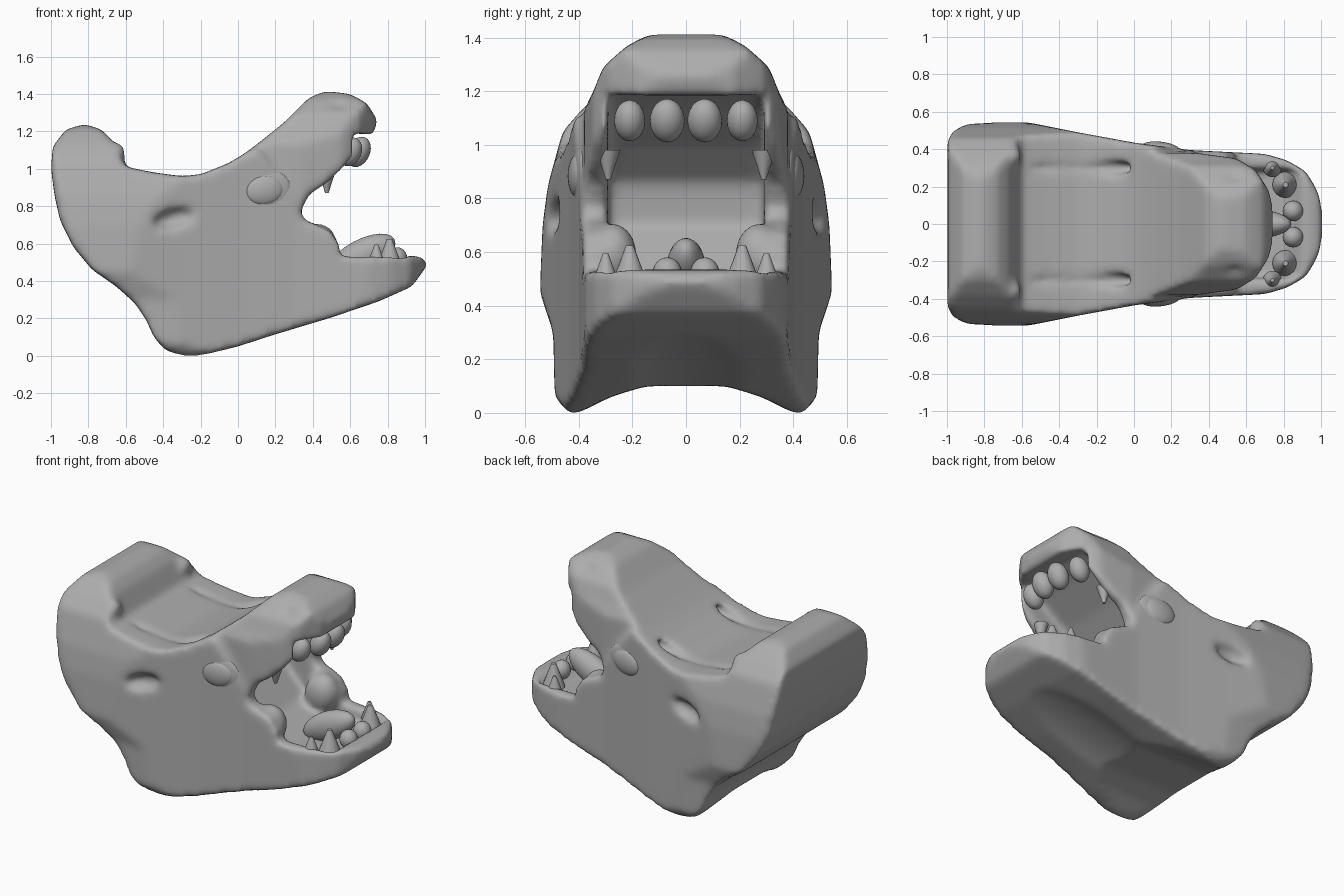
import bpy, math
from mathutils import Vector

if "Cube" in bpy.data.objects:
    bpy.data.objects.remove(bpy.data.objects["Cube"], do_unlink=True)

GREY = (0.42, 0.42, 0.42, 1)
mat = bpy.data.materials.new("plain grey")
mat.use_nodes = True
mat.diffuse_color = GREY
mat.node_tree.nodes["Principled BSDF"].inputs["Base Color"].default_value = GREY


def prism(name, pts, place, lo, hi):
    """Extrude a flat outline between two depths."""
    n = len(pts)
    verts = [place(a, b, d) for d in (lo, hi) for a, b in pts]
    faces = [tuple(range(n)), tuple(range(n, 2 * n))]
    faces += [(i, (i + 1) % n, (i + 1) % n + n, i + n) for i in range(n)]
    me = bpy.data.meshes.new(name)
    me.from_pydata(verts, [], faces)
    ob = bpy.data.objects.new(name, me)
    bpy.context.collection.objects.link(ob)
    activate(ob)
    bpy.ops.object.mode_set(mode='EDIT')
    bpy.ops.mesh.select_all(action='SELECT')
    bpy.ops.mesh.normals_make_consistent(inside=False)
    bpy.ops.object.mode_set(mode='OBJECT')
    return ob


def activate(ob):
    bpy.ops.object.select_all(action='DESELECT')
    ob.select_set(True)
    bpy.context.view_layer.objects.active = ob


def combine(target, other, op):
    activate(target)
    m = target.modifiers.new("cut", 'BOOLEAN')
    m.operation, m.object, m.solver = op, other, 'EXACT'
    bpy.ops.object.modifier_apply(modifier=m.name)
    bpy.data.objects.remove(other, do_unlink=True)


def side(x, z, y): return (x, y, z)
def plan(x, y, z): return (x, y, z)
def section(y, z, x): return (x, y, z)


def hull(name, side_pts, half_plan, half_section):
    """Solid that has the given outlines from the side, top and end."""
    ob = prism(name, side_pts, side, -0.8, 0.8)
    full_plan = half_plan + [(x, -y) for x, y in reversed(half_plan)]
    combine(ob, prism("plan_cutter", full_plan, plan, -0.5, 2), 'INTERSECT')
    full_sec = half_section + [(-y, z) for y, z in reversed(half_section)]
    combine(ob, prism("section_cutter", full_sec, section, -1.5, 1.5), 'INTERSECT')
    return ob


def ball(name, loc, radii, tilt=0, yaw=0, segs=24):
    bpy.ops.mesh.primitive_uv_sphere_add(segments=segs, ring_count=segs // 2, location=loc,
                                         rotation=(0, math.radians(tilt), math.radians(yaw)))
    ob = bpy.context.object
    ob.name, ob.scale = name, radii
    bpy.ops.object.shade_smooth()
    ob.data.materials.append(mat)
    return ob


# Neck, cheeks and lower jaw
head = hull("head",
    [(-1, 1), (-.98, .85), (-.95, .72), (-.88, .58), (-.78, .46), (-.65, .37), (-.55, .28),
     (-.49, .19), (-.45, .1), (-.39, .03), (-.3, 0), (-.2, 0), (0, .05), (.2, .115), (.5, .205),
     (.75, .29), (.93, .37), (1.01, .48), (1, .52), (.92, .54), (.75, .53), (.6, .53), (.54, .53),
     (.54, .6), (.49, .67), (.42, .7), (.35, .73), (.33, .8), (.2, 1), (.1, 1.12), (-.05, 1.03),
     (-.2, .97), (-.3, .96), (-.45, .98), (-.6, 1.01), (-.63, 1.07), (-.67, 1.15), (-.73, 1.21),
     (-.82, 1.24), (-.92, 1.21), (-.99, 1.12)],
    [(-1.01, .41), (-.98, .49), (-.9, .535), (-.6, .55), (-.3, .49), (0, .435), (.3, .395),
     (.7, .375), (.82, .34), (.92, .28), (.98, .18), (1.01, .08)],
    [(.15, .1), (.28, .06), (.4, 0), (.44, 0), (.49, .06), (.495, .3), (.545, .45), (.535, .7),
     (.515, .85), (.46, 1.05), (.38, 1.14), (.3, 1.21), (.2, 1.25)])

# Raised snout
snout = hull("snout",
    [(-.1, .98), (.1, 1.13), (.25, 1.25), (.38, 1.38), (.47, 1.415), (.6, 1.4), (.69, 1.35),
     (.745, 1.26), (.73, 1.2), (.66, 1.1), (.56, 1), (.47, .92), (.38, .86), (.34, .78),
     (.2, .6), (-.1, .7)],
    [(-.2, .42), (0, .42), (.3, .385), (.55, .35), (.65, .29), (.72, .18), (.75, .06)],
    [(.38, .5), (.38, 1.13), (.345, 1.2), (.31, 1.29), (.22, 1.37), (.12, 1.42)])
combine(head, snout, 'UNION')

# Mouth cavity
mouth = prism("mouth_cutter",
    [(.9, 1.16), (.62, 1.19), (.5, 1.14), (.3, 1), (.15, .86), (.13, .7), (.3, .52), (.52, .44),
     (.8, .45), (.9, .53), (1, .7)], side, -.29, .29)
combine(head, mouth, 'DIFFERENCE')

# Concave underside of the jaw
combine(head, ball("jaw_hollow", (.3, 0, .07), (.9, .3, .1), -17), 'DIFFERENCE')

for s in (-1, 1):
    # Ear hollows, nostrils, crest nubs and inner cheek folds
    combine(head, ball("ear_hollow", (-.34, s * .5, .735), (.12, .06, .055), -14, -s * 9), 'DIFFERENCE')
    combine(head, ball("nostril", (.53, s * .27, 1.36), (.06, .05, .04), 20), 'DIFFERENCE')
    combine(head, ball("crest_nub", (-.65, s * .36, 1.08), (.05, .06, .06)), 'UNION')
    combine(head, ball("cheek_fold", (.42, s * .27, .58), (.11, .09, .13), 15), 'UNION')
    # Shallow grooves along the neck
    combine(head, ball("neck_groove", (-.25, s * .3, 1.0), (.34, .04, .05)), 'DIFFERENCE')

# Blend the solid into one soft skin
activate(head)
r = head.modifiers.new("skin", 'REMESH')
r.mode, r.voxel_size = 'VOXEL', 0.018
sm = head.modifiers.new("soften", 'SMOOTH')
sm.factor, sm.iterations = 0.5, 14
for m in ("skin", "soften"):
    bpy.ops.object.modifier_apply(modifier=m)
bpy.ops.object.shade_smooth()
head.data.materials.clear()
head.data.materials.append(mat)

# Tongue
ball("tongue", (.66, 0, .53), (.2, .075, .09), -28)


def fang(name, loc, radius, height, down=False):
    bpy.ops.mesh.primitive_cone_add(vertices=16, radius1=radius, radius2=radius * .2, depth=height,
                                    location=loc, rotation=(math.pi if down else 0, 0, 0))
    ob = bpy.context.object
    ob.name = name
    ob.data.materials.append(mat)
    bpy.ops.object.shade_smooth_by_angle()


for s, label in ((1, "left"), (-1, "right")):
    # Eyes: flat rim with a domed centre
    ball(label + "_eye_rim", (.14, s * .395, .885), (.145, .03, .112), -8, -s * 6)
    ball(label + "_eye", (.14, s * .405, .885), (.105, .035, .08), -8, -s * 6)
    # Upper teeth
    ball(label + "_upper_front_tooth", (.645, s * .07, 1.09), (.06, .065, .085), 25)
    ball(label + "_upper_side_tooth", (.6, s * .21, 1.09), (.06, .058, .08), 25)
    fang(label + "_upper_fang", (.475, s * .29, .925), .045, .11, True)
    # Lower teeth
    ball(label + "_lower_front_tooth", (.85, s * .07, .52), (.055, .055, .06))
    fang(label + "_lower_fang", (.81, s * .21, .55), .07, .15)
    fang(label + "_lower_side_tooth", (.74, s * .3, .54), .05, .11)
